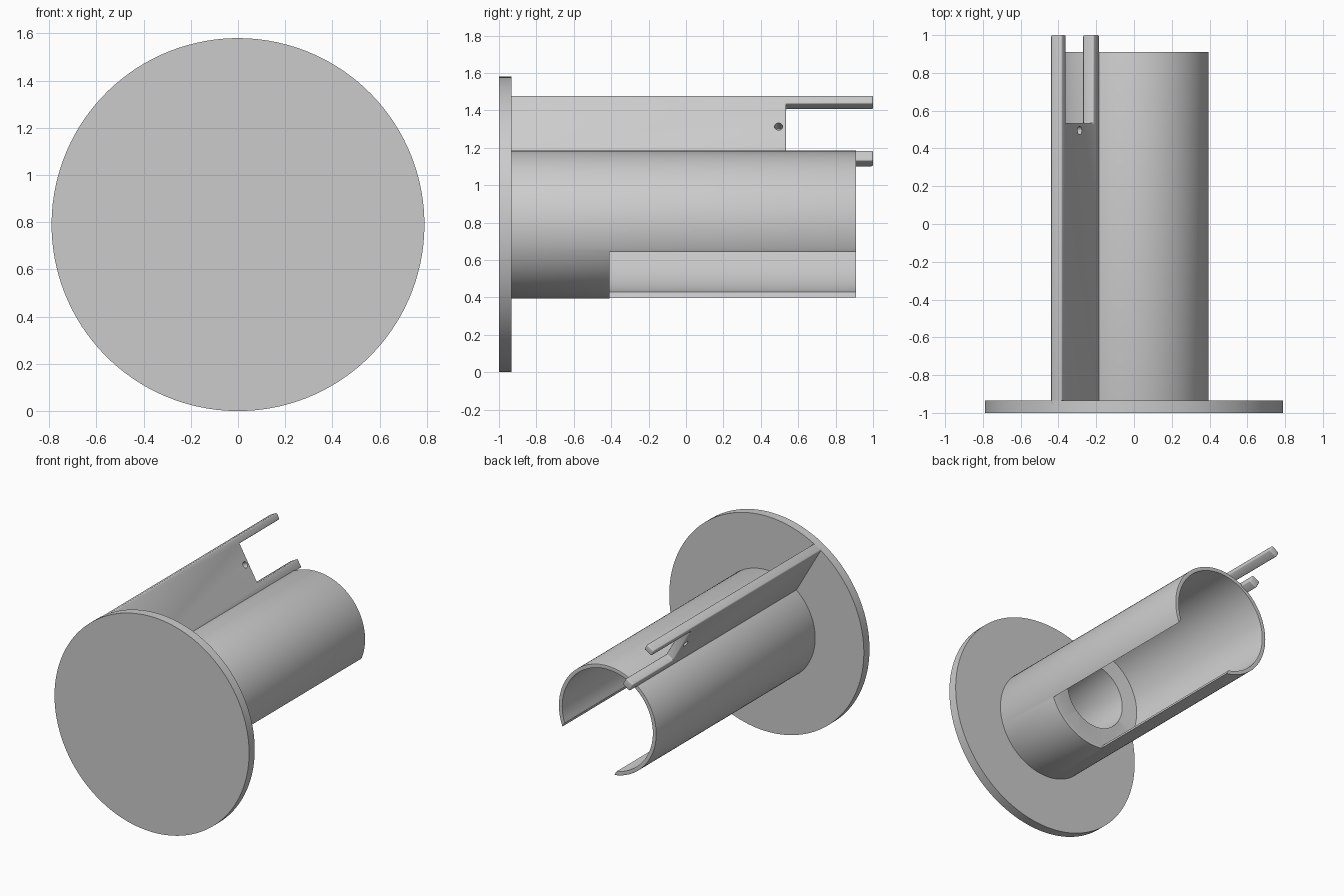
import bpy, bmesh, math
from mathutils import Matrix, Vector

if "Cube" in bpy.data.objects:
    bpy.data.objects.remove(bpy.data.objects["Cube"], do_unlink=True)

# Main measures
AXIS_Z = 0.79
DISC_R = 0.79
TUBE_R, BORE_R, HOLE_R = 0.395, 0.368, 0.24
FRONT, DISC_BACK, SHOULDER, TUBE_END = -1.0, -0.934, -0.41, 0.91
ROOT = -0.96  # parts start inside the disc

# Tilted frame: local x = across the fin, y = along the tube, z = outward along the fin
TILT = Matrix.Translation((0, 0, AXIS_Z)) @ Matrix.Rotation(math.radians(-30), 4, 'Y')

grey = bpy.data.materials.new("plain_grey")
grey.use_nodes = True
grey.diffuse_color = (0.6, 0.6, 0.6, 1)
grey.node_tree.nodes["Principled BSDF"].inputs["Base Color"].default_value = (0.6, 0.6, 0.6, 1)


def make(name, bm):
    bmesh.ops.recalc_face_normals(bm, faces=bm.faces)
    mesh = bpy.data.meshes.new(name)
    bm.to_mesh(mesh)
    bm.free()
    mesh.materials.append(grey)
    ob = bpy.data.objects.new(name, mesh)
    bpy.context.collection.objects.link(ob)
    ob.matrix_world = TILT
    return ob


def lathe(name, profile, sides):
    """Spin a closed (radius, y) profile around the y axis."""
    bm = bmesh.new()
    rings = []
    for i in range(sides):
        a = math.tau * i / sides
        rings.append([bm.verts.new((r * math.cos(a), y, r * math.sin(a))) for r, y in profile])
    n = len(profile)
    for i in range(sides):
        a, b = rings[i], rings[(i + 1) % sides]
        for j in range(n):
            k = (j + 1) % n
            bm.faces.new((a[j], a[k], b[k], b[j]))
    return make(name, bm)


def cylinder(name, radius, depth, matrix, sides):
    bm = bmesh.new()
    bmesh.ops.create_cone(bm, cap_ends=True, segments=sides, radius1=radius,
                          radius2=radius, depth=depth, matrix=matrix)
    return make(name, bm)


def plate(name, outline, x0, x1):
    """Extrude a (y, z) outline from x0 to x1."""
    bm = bmesh.new()
    face = bm.faces.new([bm.verts.new((x0, y, z)) for y, z in outline])
    new = bmesh.ops.extrude_face_region(bm, geom=[face])["geom"]
    bmesh.ops.translate(bm, vec=(x1 - x0, 0, 0),
                        verts=[v for v in new if isinstance(v, bmesh.types.BMVert)])
    return make(name, bm)


def bevel(ob, width):
    m = ob.modifiers.new("soft_edges", 'BEVEL')
    m.width, m.segments = width, 3
    m.limit_method, m.angle_limit = 'ANGLE', math.radians(40)


def cut(ob, cutter):
    m = ob.modifiers.new("cut", 'BOOLEAN')
    m.operation, m.solver, m.object = 'DIFFERENCE', 'EXACT', cutter
    cutter.hide_render = True


def finish(ob, cutter=None):
    """Bake the modifiers, drop the cutter and smooth the round faces."""
    bpy.context.view_layer.update()
    deps = bpy.context.evaluated_depsgraph_get()
    mesh = bpy.data.meshes.new_from_object(ob.evaluated_get(deps))
    ob.modifiers.clear()
    ob.data = mesh
    if cutter:
        bpy.data.objects.remove(cutter, do_unlink=True)
    bpy.ops.object.select_all(action='DESELECT')
    ob.select_set(True)
    bpy.context.view_layer.objects.active = ob
    bpy.ops.object.shade_smooth_by_angle(angle=math.radians(30))


# Round end disc
along_y = Matrix.Rotation(math.radians(90), 4, 'X')
disc = cylinder("end_disc", DISC_R, DISC_BACK - FRONT,
                Matrix.Translation((0, (FRONT + DISC_BACK) / 2, 0)) @ along_y, 128)
finish(disc)

# Tube with a thick-walled root and a long slot opposite the fin
tube = lathe("tube", [(TUBE_R, ROOT), (TUBE_R, TUBE_END), (BORE_R, TUBE_END),
                      (BORE_R, SHOULDER), (HOLE_R, SHOULDER), (HOLE_R, ROOT)], 96)
slot = plate("slot_cutter", [(SHOULDER, 0), (1.2, 0), (1.2, -0.6), (SHOULDER, -0.6)],
             -0.243, 0.243)
cut(tube, slot)
bevel(tube, 0.006)
finish(tube, slot)

# Fin with a forked end and a small pin hole
low, top, notch = 0.387, 0.789, 0.535
fork_low, fork_high = 0.45, 0.74
fin = plate("forked_fin", [(ROOT, low), (1, low), (1, fork_low), (notch, fork_low),
                           (notch, fork_high), (1, fork_high), (1, top), (ROOT, top)],
            -0.054, 0.013)
bevel(fin, 0.008)
pin = cylinder("pin_cutter", 0.022, 0.5,
               Matrix.Translation((0, 0.495, 0.597)) @ Matrix.Rotation(math.radians(90), 4, 'Y'), 24)
cut(fin, pin)
finish(fin, pin)
